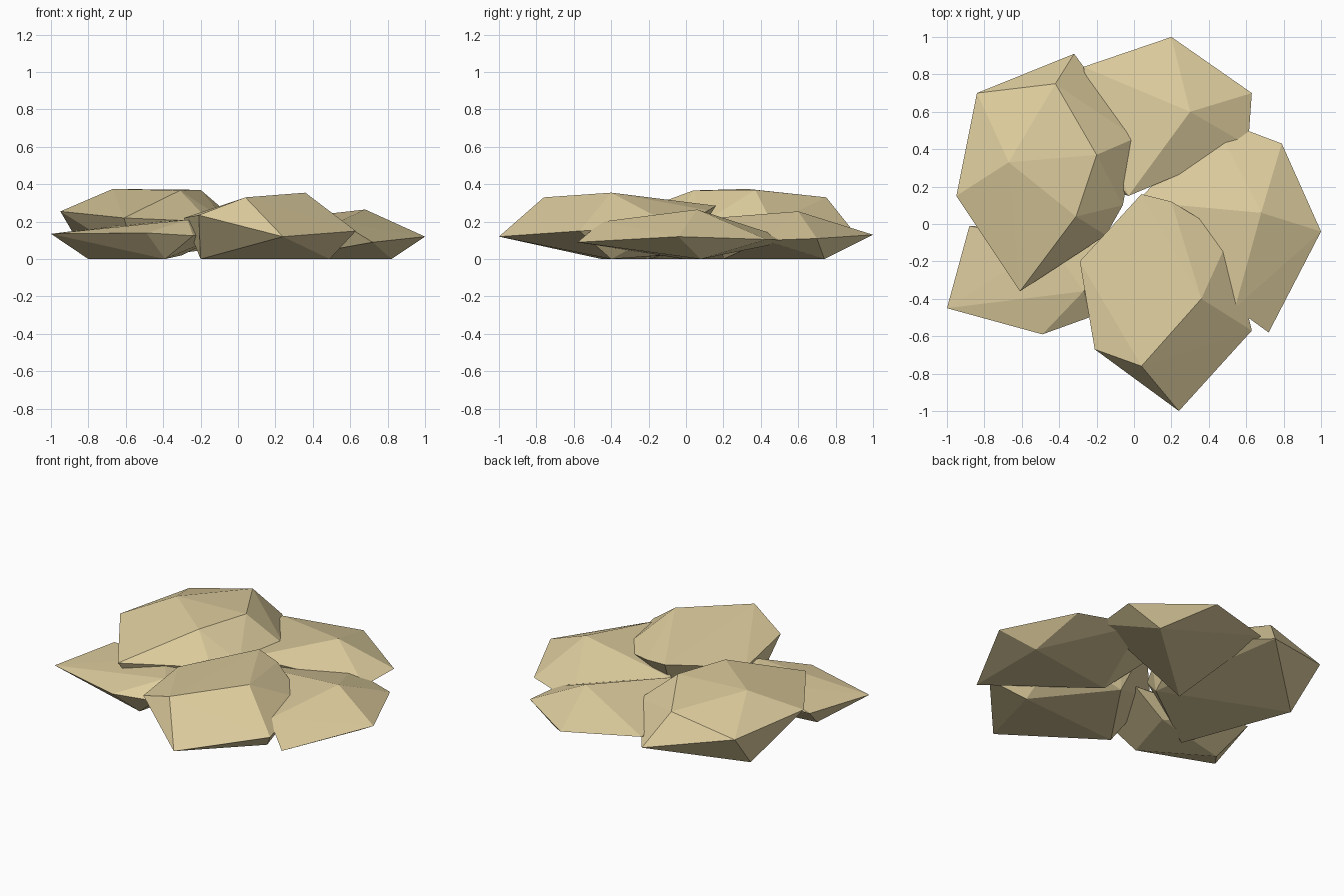
import bpy, bmesh

# One sandy stone colour for the whole cluster
stone = bpy.data.materials.new("sandy_stone")
stone.diffuse_color = (0.73, 0.61, 0.34, 1)


def rock(name, crown, rim, base):
    """Faceted stone: convex hull around crown, rim and base corner points."""
    bm = bmesh.new()
    for p in crown + rim + base:
        bm.verts.new(p)
    res = bmesh.ops.convex_hull(bm, input=bm.verts)
    loose = {g for g in res["geom_interior"] + res["geom_unused"]
             if isinstance(g, bmesh.types.BMVert)}
    bmesh.ops.delete(bm, geom=list(loose), context="VERTS")
    bmesh.ops.recalc_face_normals(bm, faces=bm.faces)
    me = bpy.data.meshes.new(name)
    bm.to_mesh(me)
    bm.free()
    me.materials.append(stone)
    bpy.context.collection.objects.link(bpy.data.objects.new(name, me))


# Tall rock, back left
rock("back_left_rock",
     [(-.67, .33, .375), (-.20, .37, .37), (-.31, .04, .367), (-.42, .75, .33)],
     [(-.95, .15, .255), (-.84, .70, .24), (-.32, .91, .13), (.01, .46, .19),
      (-.06, .10, .20), (-.15, -.06, .20), (-.61, -.36, .22)],
     [(-.80, .48, 0), (-.54, -.21, 0), (-.10, .08, .06)])

# Tall rock, front
rock("front_rock",
     [(.04, -.76, .33), (.36, -.40, .355), (.04, .16, .285), (.20, .12, .26)],
     [(-.21, -.67, .235), (.24, -1.0, .12), (.63, -.57, .15),
      (-.29, -.20, .22), (.51, -.07, .18)],
     [(-.20, -.45, 0), (.49, -.40, 0), (.10, .0, .03)])

# Low rock, right
rock("right_rock",
     [(.68, .06, .265), (.02, .12, .19), (.54, -.45, .20)],
     [(1.0, -.04, .12), (.79, .43, .105), (.72, -.58, .09), (.42, .57, .10)],
     [(.82, .08, 0), (.22, -.01, 0)])

# Low rock, back
rock("back_rock",
     [(.30, .60, .255), (-.03, .15, .22)],
     [(.20, 1.0, .13), (.63, .70, .11), (-.27, .84, .16), (.61, .42, .10),
      (-.20, .35, .15)],
     [(.42, .74, 0), (-.18, .20, 0)])

# Low rock, front left
rock("front_left_rock",
     [(-.27, -.36, .21), (-.45, -.1, .20)],
     [(-1.0, -.45, .135), (-.49, -.59, .14), (-.24, -.50, .125),
      (-.88, -.01, .15), (-.06, -.06, .14)],
     [(-.80, -.20, 0), (-.39, -.45, 0), (-.30, -.10, .02)])
